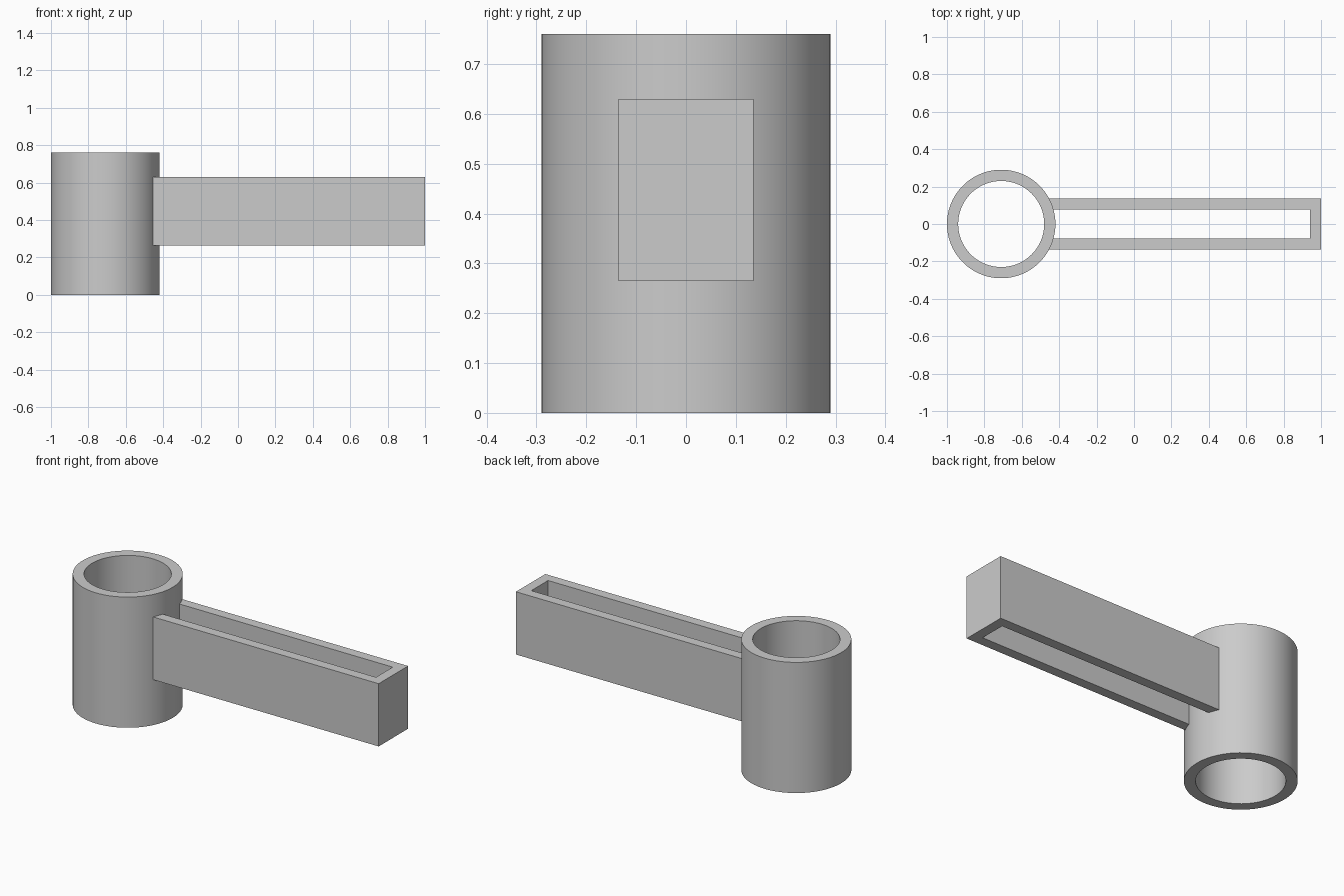
import bpy, bmesh, math
from mathutils import Vector

cube = bpy.data.objects.get("Cube")
if cube:
    bpy.data.objects.remove(cube, do_unlink=True)

HEIGHT, TUBE_X, R_OUT, R_IN = 0.76, -0.71, 0.29, 0.23
ARM_Z0, ARM_Z1, ARM_HALF, WALL = 0.265, 0.63, 0.135, 0.058

grey = bpy.data.materials.new("light_grey")
grey.use_nodes = True
colour = (0.6, 0.6, 0.6, 1)
grey.diffuse_color = colour
grey.node_tree.nodes["Principled BSDF"].inputs["Base Color"].default_value = colour


def finish(name, bm):
    bmesh.ops.recalc_face_normals(bm, faces=bm.faces)
    mesh = bpy.data.meshes.new(name)
    bm.to_mesh(mesh)
    bm.free()
    mesh.materials.append(grey)
    obj = bpy.data.objects.new(name, mesh)
    bpy.context.collection.objects.link(obj)
    return obj


# Hollow sleeve: a wall section spun around the upright axis
bm = bmesh.new()
section = [(R_IN, 0), (R_OUT, 0), (R_OUT, HEIGHT), (R_IN, HEIGHT)]
verts = [bm.verts.new((TUBE_X + r, 0, z)) for r, z in section]
edges = [bm.edges.new((verts[i], verts[(i + 1) % 4])) for i in range(4)]
bmesh.ops.spin(bm, geom=verts + edges, cent=(TUBE_X, 0, 0), axis=(0, 0, 1),
               angle=math.tau, steps=96, use_merge=True)
bmesh.ops.remove_doubles(bm, verts=bm.verts, dist=0.0001)
sleeve = finish("sleeve", bm)
bpy.ops.object.select_all(action='DESELECT')
sleeve.select_set(True)
bpy.context.view_layer.objects.active = sleeve
bpy.ops.object.shade_smooth_by_angle(angle=math.radians(30))

# Slotted arm: a U outline whose open ends follow the sleeve wall
inner = ARM_HALF - WALL


def on_sleeve(y):
    return TUBE_X + math.sqrt((R_OUT - 0.002) ** 2 - y * y)


half = [(on_sleeve(inner), inner), (on_sleeve(ARM_HALF), ARM_HALF),
        (1, ARM_HALF)]
outline = half + [(x, -y) for x, y in reversed(half)]
outline += [(1 - WALL, -inner), (1 - WALL, inner)]
bm = bmesh.new()
base = bm.faces.new([bm.verts.new((x, y, ARM_Z0)) for x, y in outline])
top = bmesh.ops.extrude_face_region(bm, geom=[base], use_keep_orig=True)
bmesh.ops.translate(bm, vec=Vector((0, 0, ARM_Z1 - ARM_Z0)),
                    verts=[v for v in top["geom"] if isinstance(v, bmesh.types.BMVert)])
finish("slotted_arm", bm)
